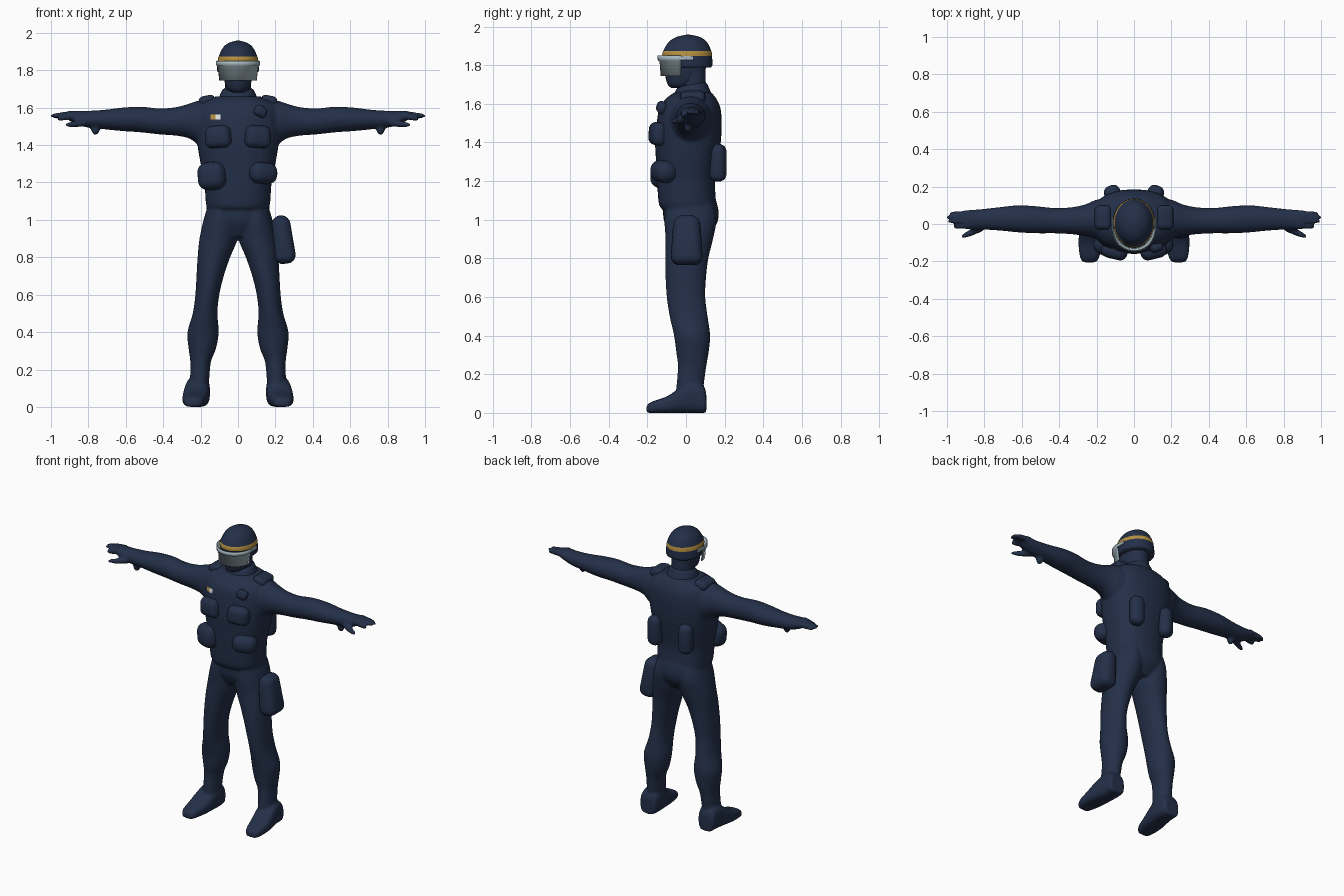
import bpy, bmesh
from math import sin, cos, pi, radians, copysign
from mathutils import Matrix, Vector, Euler

cube = bpy.data.objects.get("Cube")
if cube:
    bpy.data.objects.remove(cube)


def material(name, rgb):
    mat = bpy.data.materials.new(name)
    mat.use_nodes = True
    mat.diffuse_color = (*rgb, 1)
    mat.node_tree.nodes["Principled BSDF"].inputs["Base Color"].default_value = (*rgb, 1)
    return mat


navy = material("navy_cloth", (0.017, 0.029, 0.066))
gold = material("gold", (0.45, 0.27, 0.05))
grey = material("pale_visor", (0.38, 0.48, 0.52))
white = material("white", (0.75, 0.75, 0.75))


def catmull(a, b, c, d, t):
    return [q + t / 2 * (r - p + t * (2 * p - 5 * q + 4 * r - s + t * (3 * (q - r) + s - p)))
            for p, q, r, s in zip(a, b, c, d)]


def loft(bm, axis, rows, square=1.0, sides=32, steps=4, mirror=False):
    """Skin smooth rings; a row is a place on the axis, then low and high of the other two axes."""
    last = len(rows) - 1
    dense = [catmull(rows[max(i - 1, 0)], rows[i], rows[i + 1], rows[min(i + 2, last)], k / steps)
             for i in range(last) for k in range(steps)] + [rows[-1]]
    others = [i for i in range(3) if i != axis]
    for side in ((1, -1) if mirror else (1,)):
        rings = []
        for place, a0, a1, b0, b1 in dense:
            ring = []
            for k in range(sides):
                u, v = cos(2 * pi * k / sides), sin(2 * pi * k / sides)
                co = Vector()
                co[axis] = place
                co[others[0]] = (a0 + a1) / 2 + (a1 - a0) / 2 * copysign(abs(u) ** square, u)
                co[others[1]] = (b0 + b1) / 2 + (b1 - b0) / 2 * copysign(abs(v) ** square, v)
                co.x *= side
                ring.append(bm.verts.new(co))
            rings.append(ring)
        for r, s in zip(rings, rings[1:]):
            for k in range(sides):
                n = (k + 1) % sides
                bm.faces.new((r[k], r[n], s[n], s[k]))
        bm.faces.new(rings[0])
        bm.faces.new(rings[-1])


def centred(rows):
    """Rows given with a half width become symmetric in x."""
    return [(z, -w, w, y0, y1) for z, w, y0, y1 in rows]


def finish(name, bm, *mats):
    bmesh.ops.recalc_face_normals(bm, faces=bm.faces)
    mesh = bpy.data.meshes.new(name)
    bm.to_mesh(mesh)
    bm.free()
    mesh.shade_smooth()
    for mat in mats:
        mesh.materials.append(mat)
    obj = bpy.data.objects.new(name, mesh)
    bpy.context.collection.objects.link(obj)
    return obj


# Body: overlapping volumes fused into one skin
bm = bmesh.new()
pelvis = [(0.91, 0.08, -0.07, 0.11), (0.98, 0.165, -0.11, 0.16), (1.05, 0.168, -0.12, 0.168),
          (1.15, 0.16, -0.12, 0.14)]
vest = [(1.06, 0.162, -0.13, 0.15), (1.09, 0.172, -0.142, 0.155), (1.2, 0.18, -0.15, 0.15),
        (1.3, 0.2, -0.155, 0.165), (1.4, 0.217, -0.16, 0.18), (1.5, 0.23, -0.152, 0.185),
        (1.58, 0.225, -0.137, 0.178), (1.63, 0.19, -0.1, 0.155), (1.66, 0.12, -0.06, 0.13)]
neck = [(1.6, 0.085, -0.05, 0.12), (1.68, 0.07, -0.035, 0.105), (1.8, 0.07, -0.03, 0.1)]
loft(bm, 2, centred(pelvis), 0.9)
loft(bm, 2, centred(vest), 0.85)
loft(bm, 2, centred(neck))

arm = [(0.12, -0.09, 0.14, 1.42, 1.64), (0.2, -0.08, 0.13, 1.4, 1.64), (0.26, -0.065, 0.105, 1.435, 1.622),
       (0.33, -0.055, 0.09, 1.45, 1.603), (0.42, -0.05, 0.085, 1.457, 1.596),
       (0.52, -0.05, 0.095, 1.468, 1.605), (0.62, -0.045, 0.1, 1.475, 1.6),
       (0.72, -0.035, 0.09, 1.485, 1.588), (0.81, -0.03, 0.08, 1.495, 1.583),
       (0.87, -0.03, 0.076, 1.515, 1.583), (0.91, -0.025, 0.072, 1.535, 1.582)]
loft(bm, 0, arm, mirror=True)

# Fingers and thumb: root and tip of each
for y, tip, drop in ((-0.014, 0.965, 0.015), (0.014, 0.995, 0), (0.036, 1.0, 0), (0.056, 0.985, 0.003)):
    loft(bm, 0, [(0.88, y - 0.012, y + 0.014, 1.538, 1.58),
                 (0.95, y - 0.011, y + 0.012, 1.543 - drop, 1.576 - drop),
                 (tip, y - 0.007, y + 0.007, 1.546 - drop, 1.566 - drop)], sides=12, mirror=True)
loft(bm, 0, [(0.81, -0.04, 0.01, 1.5, 1.54), (0.87, -0.065, -0.025, 1.495, 1.53),
             (0.92, -0.078, -0.056, 1.497, 1.518)], sides=12, mirror=True)
# Cuff buckle under each wrist
loft(bm, 2, [(1.455, 0.755, 0.772, 0.0, 0.02), (1.47, 0.742, 0.782, -0.01, 0.03),
             (1.5, 0.74, 0.79, -0.01, 0.04)], sides=12, mirror=True)

leg = [(0.13, 0.155, 0.257, -0.05, 0.09), (0.24, 0.145, 0.255, -0.042, 0.105),
       (0.31, 0.118, 0.264, -0.05, 0.117), (0.4, 0.103, 0.27, -0.062, 0.125),
       (0.5, 0.11, 0.242, -0.085, 0.112), (0.6, 0.1, 0.228, -0.1, 0.1),
       (0.7, 0.076, 0.222, -0.106, 0.104), (0.8, 0.042, 0.216, -0.107, 0.116),
       (0.9, 0.002, 0.206, -0.106, 0.14), (1.0, 0.0, 0.184, -0.112, 0.158), (1.08, 0.02, 0.16, -0.1, 0.14)]
boot = [(-0.205, 0.205, 0.27, 0, 0.035), (-0.18, 0.187, 0.288, 0, 0.057), (-0.1, 0.165, 0.297, 0, 0.085),
        (-0.03, 0.155, 0.29, 0, 0.13), (0.04, 0.15, 0.28, 0, 0.16), (0.09, 0.158, 0.275, 0, 0.14),
        (0.105, 0.17, 0.265, 0, 0.1)]
loft(bm, 2, leg, mirror=True)
loft(bm, 1, boot, 0.65, mirror=True)
body = finish("body", bm, navy)
remesh = body.modifiers.new("fuse", "REMESH")
remesh.mode = "VOXEL"
remesh.voxel_size = 0.008
remesh.use_smooth_shade = True
soften = body.modifiers.new("soften", "SMOOTH")
soften.factor, soften.iterations = 0.5, 4

# Collar
bm = bmesh.new()
loft(bm, 2, centred([(1.63, 0.108, -0.08, 0.13), (1.665, 0.098, -0.062, 0.122), (1.69, 0.086, -0.045, 0.116),
                     (1.7, 0.074, -0.03, 0.106)]))
bmesh.ops.rotate(bm, verts=bm.verts, cent=(0, 0.03, 1.66), matrix=Matrix.Rotation(radians(10), 3, "X"))
finish("collar", bm, navy)

# Head
bm = bmesh.new()
loft(bm, 2, centred([(1.682, 0.03, -0.075, 0.01), (1.7, 0.058, -0.095, 0.05), (1.75, 0.074, -0.108, 0.095),
                     (1.82, 0.08, -0.11, 0.105)]))
finish("head", bm, navy)

# Helmet with a painted stripe
bm = bmesh.new()
loft(bm, 2, centred([(1.788, 0.104, -0.095, 0.128), (1.8, 0.111, -0.105, 0.136), (1.848, 0.109, -0.122, 0.135),
                     (1.874, 0.103, -0.118, 0.131), (1.92, 0.081, -0.09, 0.108),
                     (1.946, 0.05, -0.05, 0.073), (1.958, 0.01, 0.0, 0.02)]), sides=48)
for f in bm.faces:
    f.material_index = int(1.848 < f.calc_center_median().z < 1.874)
finish("helmet", bm, navy, gold)

# Visor: curved sheet, wider along its top rim
bm = bmesh.new()
rows = []
for z, w in ((1.745, 0.101), (1.82, 0.107), (1.824, 0.116), (1.85, 0.117)):
    rows.append([bm.verts.new((w * sin(a), -0.025 - (w + 0.005) * cos(a), z))
                 for a in (pi * (k / 24 - 0.5) for k in range(25))])
for r, s in zip(rows, rows[1:]):
    for k in range(24):
        bm.faces.new((r[k], r[k + 1], s[k + 1], s[k]))
visor = finish("visor", bm, grey)
visor.modifiers.new("thickness", "SOLIDIFY").thickness = 0.006


def rounded_box(name, loc, size, rot=(0, 0, 0), taper=1.0, mat=navy, soft=0.45):
    """Padded box; taper scales its upper end."""
    bm = bmesh.new()
    bmesh.ops.create_cube(bm, size=1)
    for v in bm.verts:
        if v.co.z > 0:
            v.co.x *= taper
            v.co.y *= taper
        v.co *= Vector(size)[:] and 1
        v.co = Vector(c * s for c, s in zip(v.co, size))
    turn = Euler([radians(a) for a in rot]).to_matrix().to_4x4()
    bm.transform(Matrix.Translation(loc) @ turn)
    bmesh.ops.bevel(bm, geom=bm.edges[:], offset=min(size) * soft, segments=5, profile=0.5,
                    affect="EDGES", clamp_overlap=True)
    return finish(name, bm, mat)


# Pouches, holster and shoulder pads
for side, tag in ((1, "left"), (-1, "right")):
    rounded_box(tag + "_visor_hinge", (side * 0.113, 0.0, 1.838), (0.008, 0.08, 0.022), mat=grey)
    rounded_box(tag + "_shoulder_pad", (side * 0.165, 0.035, 1.635), (0.09, 0.13, 0.06), (0, side * 12, 0))
    rounded_box(tag + "_chest_pouch", (side * 0.106, -0.145, 1.445), (0.145, 0.085, 0.12),
                (0, side * 4, side * 14), 0.93)
    rounded_box(tag + "_back_pouch", (side * 0.115, 0.165, 1.295), (0.09, 0.085, 0.195), (0, 0, side * -18))
rounded_box("left_waist_pouch", (0.132, -0.115, 1.25), (0.155, 0.12, 0.115), (0, 5, 25))
rounded_box("right_waist_pouch", (-0.138, -0.115, 1.235), (0.155, 0.12, 0.15), (0, -5, -25))
rounded_box("chest_radio", (0.12, -0.125, 1.58), (0.07, 0.05, 0.06), (-12, 25, 18))
rounded_box("thigh_holster", (0.24, 0.004, 0.895), (0.12, 0.17, 0.26), (0, -7, 0), 0.8)

# Chest badge: thin plates that hug the vest
for name, x, mat in (("badge_gold", -0.133, gold), ("badge_white", -0.107, white)):
    bm = bmesh.new()
    bmesh.ops.create_grid(bm, x_segments=6, y_segments=6, size=0.013)
    bm.transform(Matrix.Translation((x, -0.25, 1.55)) @ Matrix.Rotation(pi / 2, 4, "X"))
    plate = finish(name, bm, mat)
    wrap = plate.modifiers.new("hug", "SHRINKWRAP")
    wrap.target = body
    wrap.wrap_method = "PROJECT"
    wrap.use_project_y = True
    wrap.use_positive_direction = True
    wrap.offset = 0.004
